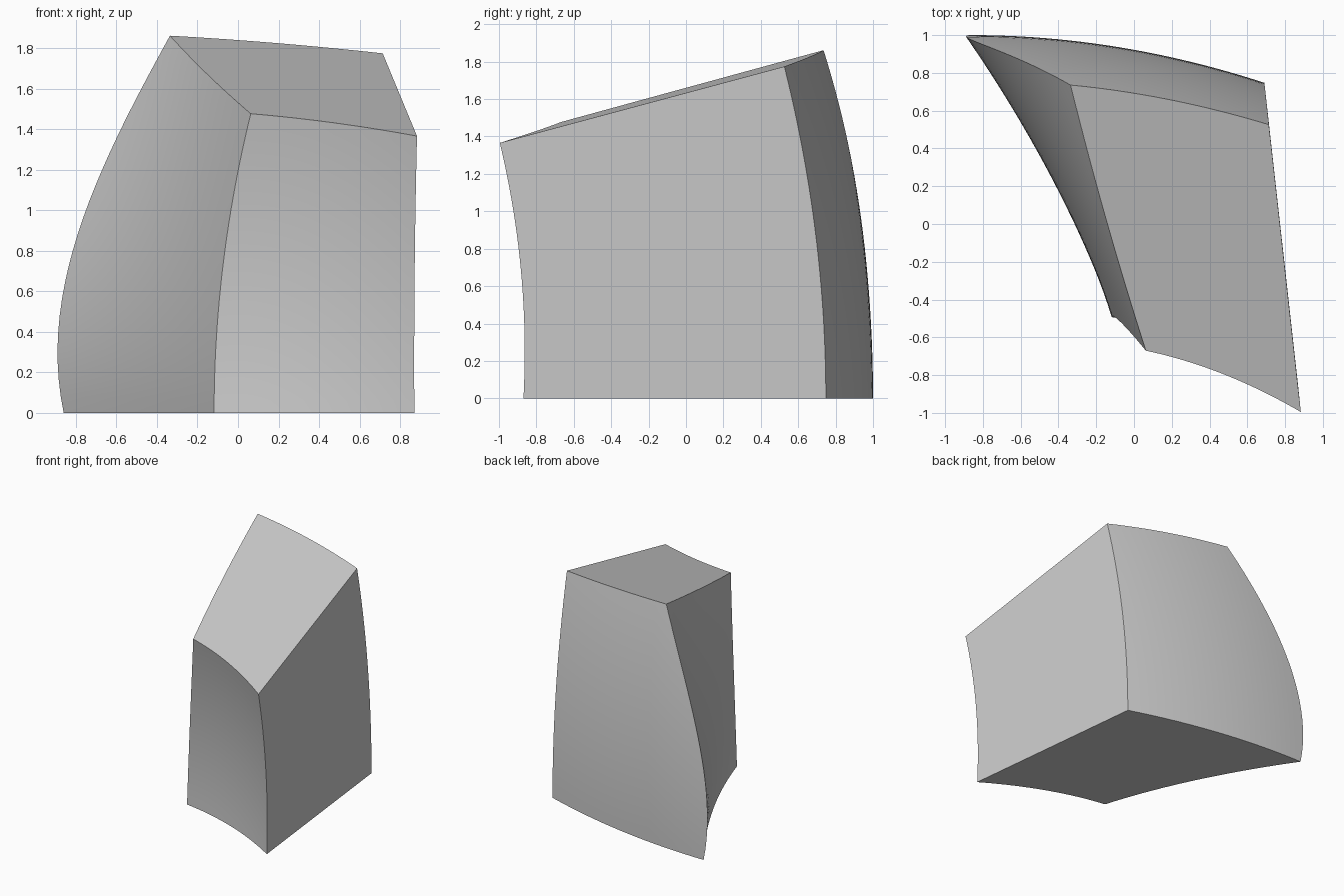
import bpy
import bmesh
import math

old = bpy.data.objects.get("Cube")
if old:
    bpy.data.objects.remove(old, do_unlink=True)


def lerp(a, b, t):
    return a + (b - a) * t


# Curved front and back walls: depth as a function of x and height
def front_y(x, z):
    return -0.507 - 0.2 * x - 0.24 * x * x - 0.1 * (z - 0.25) ** 2


def back_y(x, z):
    return 1 - 0.105 * (x + 0.86) ** 2 - 0.068 * z * z


# Flat side wall and sloping flat top
def side_x(y):
    return 0.773 - 0.111 * y


def top_z(x, y):
    return 1.656 - 0.03 * x + 0.265 * y


# Upright edges of the twisted wall
def front_edge_x(z):
    return -0.118 + 0.083 * z * z


def back_edge_x(z):
    return -0.86 - 0.2116 * z + 0.386 * z ** 2 - 0.065 * z ** 3


def shape(u, v, t):
    """Map a unit cube position onto the block."""
    z = t * 1.6
    for _ in range(12):
        xf = lerp(front_edge_x(z), side_x(front_y(0.88, z)), u)
        xb = lerp(back_edge_x(z), side_x(back_y(0.70, z)), u)
        hollow = lerp(0.07, 0.015, t) * 4 * v * (1 - v) * (1 - u)
        x = lerp(xf, xb, v) + hollow
        y = lerp(front_y(xf, z), back_y(xb, z), v)
        z = t * top_z(x, y)
    return x, y, z


# Block: subdivided cube bent into shape
bm = bmesh.new()
bmesh.ops.create_cube(bm, size=1)
bmesh.ops.subdivide_edges(bm, edges=bm.edges[:], cuts=23, use_grid_fill=True)
for vert in bm.verts:
    u, v, t = (c + 0.5 for c in vert.co)
    vert.co = shape(u, v, t)
bmesh.ops.recalc_face_normals(bm, faces=bm.faces[:])
mesh = bpy.data.meshes.new("curved_block")
bm.to_mesh(mesh)
bm.free()

block = bpy.data.objects.new("curved_block", mesh)
bpy.context.collection.objects.link(block)

# Plain grey
grey = bpy.data.materials.new("plain_grey")
grey.use_nodes = True
colour = (0.6, 0.6, 0.6, 1)
grey.diffuse_color = colour
grey.node_tree.nodes["Principled BSDF"].inputs["Base Color"].default_value = colour
mesh.materials.append(grey)

bpy.context.view_layer.objects.active = block
block.select_set(True)
bpy.ops.object.shade_smooth_by_angle(angle=math.radians(30))
